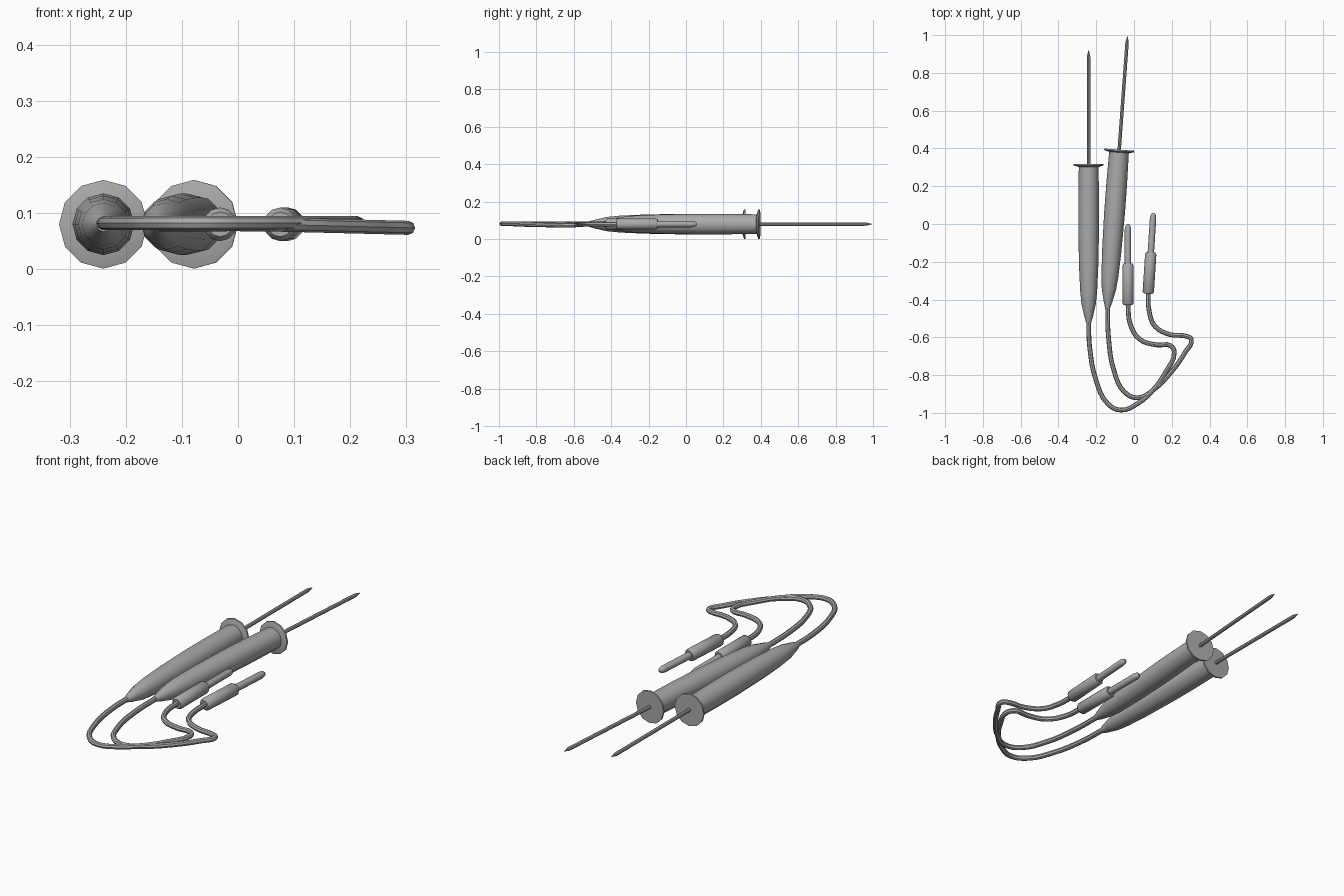
import bpy, bmesh, math
from mathutils import Matrix, Vector

cube = bpy.data.objects.get("Cube")
if cube:
    bpy.data.objects.remove(cube, do_unlink=True)

grey = bpy.data.materials.new("plain grey")
grey.use_nodes = True
COLOUR = (0.4, 0.4, 0.4, 1)
grey.diffuse_color = COLOUR
grey.node_tree.nodes["Principled BSDF"].inputs["Base Color"].default_value = COLOUR
MID = 0.08  # height of every axis


def smooth(obj):
    bpy.ops.object.select_all(action='DESELECT')
    obj.select_set(True)
    bpy.context.view_layer.objects.active = obj
    bpy.ops.object.shade_smooth_by_angle(angle=math.radians(40))


def lathe(name, profile, place, sides=12):
    """Turn (distance along y, radius) pairs into a closed round part."""
    bm = bmesh.new()
    rings = []
    for y, r in profile:
        angles = [2 * math.pi * i / sides for i in range(sides)]
        rings.append([bm.verts.new((r * math.cos(a), y, r * math.sin(a))) for a in angles])
    for a, b in zip(rings, rings[1:]):
        for i in range(sides):
            j = (i + 1) % sides
            bm.faces.new((a[i], a[j], b[j], b[i]))
    bm.faces.new(rings[0])
    bm.faces.new(rings[-1])
    bmesh.ops.recalc_face_normals(bm, faces=bm.faces)
    mesh = bpy.data.meshes.new(name)
    bm.to_mesh(mesh)
    bm.free()
    mesh.materials.append(grey)
    obj = bpy.data.objects.new(name, mesh)
    bpy.context.collection.objects.link(obj)
    obj.matrix_world = place
    smooth(obj)


def cable(name, points):
    """Round lead through (x, y, z) points."""
    data = bpy.data.curves.new(name, 'CURVE')
    data.dimensions = '3D'
    data.bevel_depth = 0.0125
    data.bevel_resolution = 2
    data.resolution_u = 4
    data.use_fill_caps = True
    spline = data.splines.new('BEZIER')
    spline.bezier_points.add(len(points) - 1)
    for bp, co in zip(spline.bezier_points, points):
        bp.co = co
        bp.handle_left_type = bp.handle_right_type = 'AUTO'
    data.materials.append(grey)
    obj = bpy.data.objects.new(name, data)
    bpy.context.collection.objects.link(obj)
    bpy.ops.object.select_all(action='DESELECT')
    obj.select_set(True)
    bpy.context.view_layer.objects.active = obj
    bpy.ops.object.convert(target='MESH')
    smooth(bpy.context.view_layer.objects.active)


def placed(x, y, degrees):
    return Matrix.Translation(Vector((x, y, MID))) @ Matrix.Rotation(math.radians(degrees), 4, 'Z')


# Probes: tapered handle, finger guard and pointed needle
handle = [(0, 0.013), (0.03, 0.022), (0.1, 0.038), (0.17, 0.045),
          (0.3, 0.051), (0.5, 0.055), (0.65, 0.055), (0.835, 0.052)]
guard = [(0.826, 0.056), (0.833, 0.079), (0.841, 0.079)]
needle = [(0.83, 0.009), (1.4, 0.009), (1.415, 0.008), (1.443, 0.001)]
for side, place in (("right", placed(-0.24, -0.523, 0)),
                    ("left", placed(-0.14, -0.445, -4.2))):
    lathe(side + "_handle", handle, place)
    lathe(side + "_finger_guard", guard, place)
    lathe(side + "_needle", needle, place, 8)

# Plugs: sleeve and round-ended pin
sleeve = [(0, 0.022), (0.01, 0.03), (0.21, 0.03), (0.22, 0.024)]
pin = [(0.21, 0.017), (0.4, 0.017), (0.42, 0.013), (0.43, 0.005)]
for side, place in (("right", placed(-0.032, -0.43, 0)),
                    ("left", placed(0.075, -0.37, -3.7))):
    lathe(side + "_plug_sleeve", sleeve, place)
    lathe(side + "_plug_pin", pin, place)

# Leads joining each probe to its plug
right_path = [(-0.24, -0.51), (-0.235, -0.65), (-0.2, -0.83), (-0.14, -0.95),
              (-0.07, -0.985), (0.02, -0.95), (0.1, -0.88), (0.17, -0.78),
              (0.213, -0.68), (0.195, -0.645), (0.12, -0.64), (0.03, -0.61),
              (-0.02, -0.53), (-0.032, -0.42)]
left_path = [(-0.14, -0.43), (-0.135, -0.6), (-0.105, -0.78), (-0.05, -0.89),
             (0.02, -0.92), (0.1, -0.88), (0.2, -0.78), (0.27, -0.68),
             (0.303, -0.61), (0.28, -0.595), (0.19, -0.585), (0.11, -0.54),
             (0.08, -0.46), (0.075, -0.36)]
cable("right_lead", [(x, y, MID + 0.002) for x, y in right_path])
cable("left_lead", [(x, y, MID - 0.025 * max(0, x - 0.05)) for x, y in left_path])
